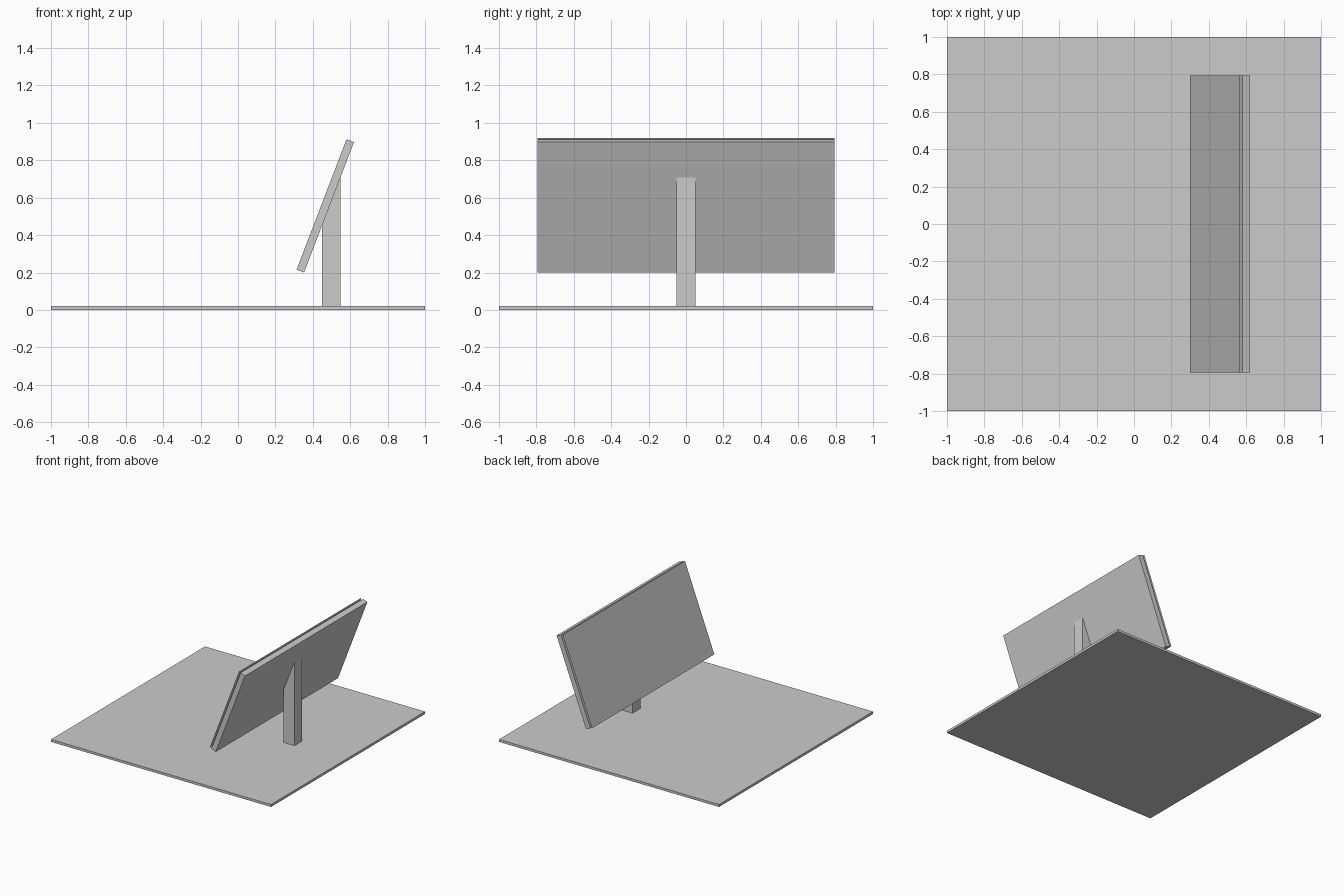
import bpy
import bmesh
from mathutils import Vector

if "Cube" in bpy.data.objects:
    bpy.data.objects.remove(bpy.data.objects["Cube"])


def make_object(name, bm):
    bmesh.ops.recalc_face_normals(bm, faces=bm.faces)
    mesh = bpy.data.meshes.new(name)
    bm.to_mesh(mesh)
    bm.free()
    obj = bpy.data.objects.new(name, mesh)
    bpy.context.collection.objects.link(obj)
    return obj


def extrude_profile(name, profile, half_width):
    """Side profile in x-z, extruded symmetrically along y."""
    bm = bmesh.new()
    face = bm.faces.new([bm.verts.new((x, -half_width, z)) for x, z in profile])
    new = bmesh.ops.extrude_face_region(bm, geom=[face])["geom"]
    verts = [v for v in new if isinstance(v, bmesh.types.BMVert)]
    bmesh.ops.translate(bm, verts=verts, vec=(0, 2 * half_width, 0))
    return make_object(name, bm)


# Tilted panel axes: up the slope, and out of its front
PANEL_HALF = 0.794
low = Vector((0.313, 0.2155))
high = Vector((0.580, 0.9125))
slope = (high - low).normalized()
outward = Vector((-slope.y, slope.x))
thickness = 0.043
back_low = low - outward * thickness
back_high = high - outward * thickness

# Ground plate
extrude_profile("base_plate", [(-1, 0), (1, 0), (1, 0.02), (-1, 0.02)], 1.0)

# Panel housing
extrude_profile("panel_housing", [low, back_low, back_high, high], PANEL_HALF)


# Post with its top cut to the slope of the panel back
def back_height(x):
    return back_low.y + (x - back_low.x) * slope.y / slope.x + 0.004


x0, x1 = 0.45, 0.548
extrude_profile("support_post", [(x0, 0.01), (x1, 0.01),
                                 (x1, back_height(x1)), (x0, back_height(x0))], 0.05)

# Thin screen sheet floating just in front of the housing
a, b = low + outward * 0.0155, high + outward * 0.0155
bm = bmesh.new()
corners = [(a, PANEL_HALF), (a, -PANEL_HALF), (b, -PANEL_HALF), (b, PANEL_HALF)]
bm.faces.new([bm.verts.new((p.x, y, p.y)) for p, y in corners])
screen = make_object("screen_sheet", bm)
if screen.data.polygons[0].normal.x > 0:
    screen.data.flip_normals()
